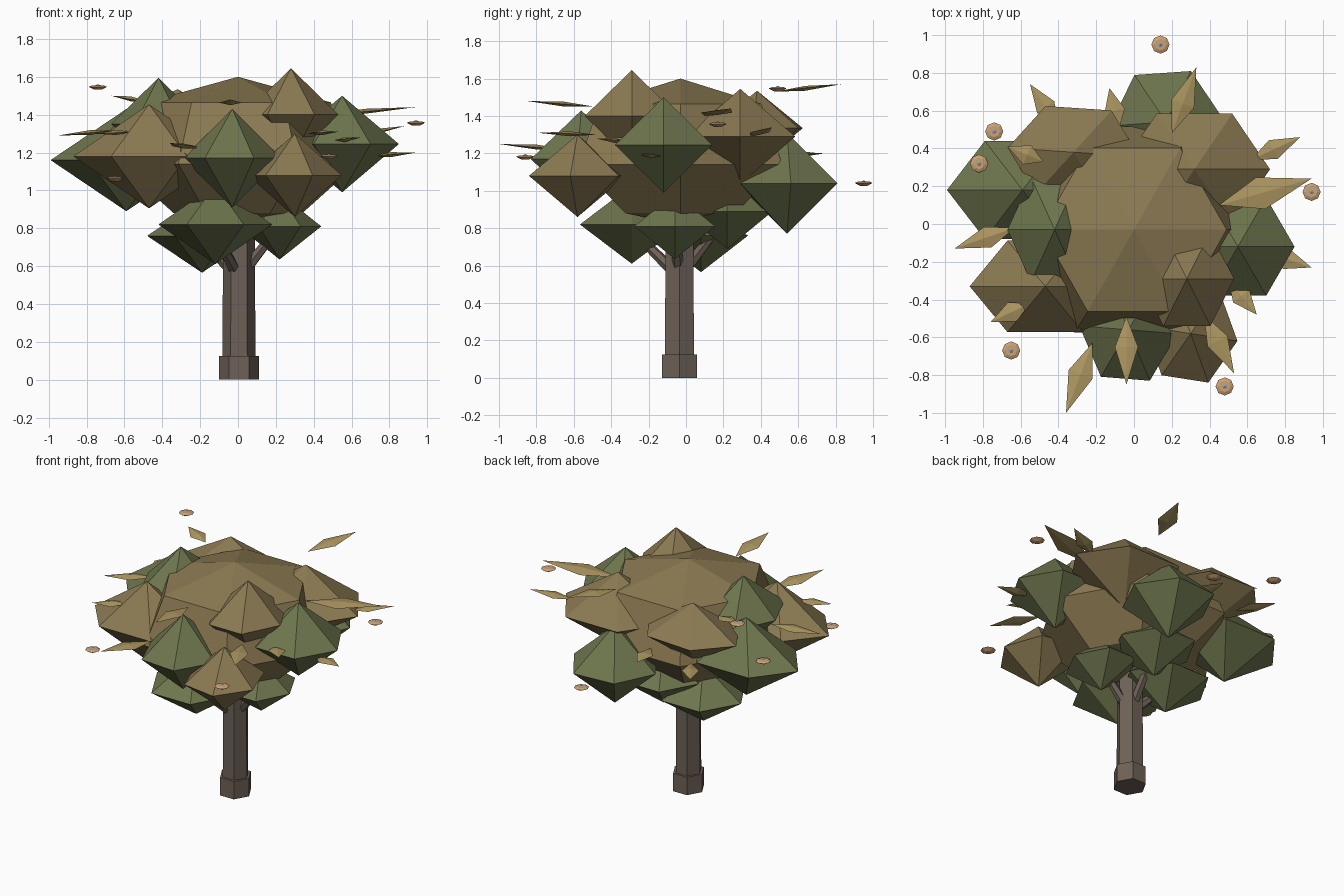
import bpy
from math import cos, sin, pi, radians
from mathutils import Vector


def mat(name, c):
    m = bpy.data.materials.new(name)
    m.diffuse_color = (*c, 1)
    return m


BROWN = mat("brown_foliage", (0.26, 0.195, 0.085))
GREEN = mat("green_foliage", (0.155, 0.18, 0.075))
BARK = mat("bark", (0.155, 0.12, 0.095))
TAN = mat("tan_leaf", (0.42, 0.31, 0.12))
PETAL = mat("petal", (0.6, 0.36, 0.18))
GREY = mat("blossom_grey", (0.3, 0.33, 0.4))


def mesh(name, verts, faces, m):
    me = bpy.data.meshes.new(name)
    me.from_pydata(verts, [], faces)
    me.materials.append(m)
    ob = bpy.data.objects.new(name, me)
    bpy.context.collection.objects.link(ob)
    return ob


def lathe(name, c, rings, m, bottom=None, top=None, n=6, yaw=0):
    """Stack of n-sided rings (z, rx, ry) about c, ends closed by a point or a flat cap."""
    v, f = [], []
    for z, rx, ry in rings:
        for i in range(n):
            a = 2 * pi * i / n + radians(yaw)
            v.append((c[0] + rx * cos(a), c[1] + ry * sin(a), c[2] + z))
    for k in range(len(rings) - 1):
        for i in range(n):
            j = (i + 1) % n
            f.append((k * n + i, k * n + j, k * n + n + j, k * n + n + i))
    last = (len(rings) - 1) * n
    if bottom is None:
        f.append(tuple(reversed(range(n))))
    else:
        v.append((c[0], c[1], c[2] + bottom))
        f += [((i + 1) % n, i, len(v) - 1) for i in range(n)]
    if top is None:
        f.append(tuple(last + i for i in range(n)))
    else:
        v.append((c[0], c[1], c[2] + top))
        f += [(last + i, last + (i + 1) % n, len(v) - 1) for i in range(n)]
    return mesh(name, v, f, m)


# Trunk and its foot
AX = (0.005, -0.035, 0)
lathe("trunk", AX, [(0.1, 0.088, 0.09), (0.95, 0.082, 0.084)], BARK)
lathe("trunk_foot", AX, [(0, 0.105, 0.108), (0.125, 0.105, 0.108)], BARK)

# Branches reaching into the low clumps
for end in [(0.22, -0.06, 0.81), (-0.12, -0.27, 0.77), (0.02, 0.2, 0.84), (-0.19, 0.08, 0.74)]:
    a, b = Vector((0.005, -0.035, 0.54)), Vector(end)
    br = lathe("branch", (0, 0, 0), [(0, 0.035, 0.035), ((b - a).length, 0.022, 0.022)], BARK)
    br.location = a
    br.rotation_mode = 'QUATERNION'
    br.rotation_quaternion = (b - a).to_track_quat('Z', 'Y')

# Main crown: six-sided rounded body, narrowing quickly below
lathe("crown", (0, -0.03, 1.14),
      [(-0.26, 0.34, 0.34), (0, 0.63, 0.63), (0.325, 0.49, 0.5)], BROWN, -0.32, 0.46)

# Foliage clumps: six-sided double cones (x, y, z, rx, ry, half height, yaw)
clumps = {
    GREEN: [(-0.03, -0.56, 1.17, 0.26, 0.3, 0.26, -4), (0.55, -0.12, 1.245, 0.3, 0.3, 0.255, 0),
            (0.17, 0.54, 1.04, 0.3, 0.3, 0.27, 4), (-0.59, 0.18, 1.16, 0.4, 0.3, 0.27, 0),
            (-0.42, -0.03, 1.35, 0.25, 0.32, 0.245, 0),
            (-0.12, -0.29, 0.82, 0.3, 0.32, 0.21, 0), (0.22, -0.06, 0.81, 0.22, 0.25, 0.175, 0),
            (-0.19, 0.08, 0.76, 0.29, 0.29, 0.195, 0), (0.02, 0.22, 0.89, 0.27, 0.28, 0.2, 0)],
    BROWN: [(-0.47, -0.33, 1.18, 0.4, 0.28, 0.275, 0), (0.3, -0.58, 1.08, 0.25, 0.28, 0.22, -8),
            (0.28, -0.29, 1.4, 0.25, 0.29, 0.245, 0), (0.32, 0.29, 1.29, 0.4, 0.34, 0.255, 0),
            (-0.32, 0.38, 1.335, 0.35, 0.27, 0.2, -5)],
}
for m, items in clumps.items():
    for x, y, z, rx, ry, h, yaw in items:
        lathe("foliage_clump", (x, y, z), [(0, rx, ry)], m, -h, h, yaw=yaw)

# Pointed leaves with a centre fold (base x, y, z, tip x, y, z)
leaves = [(0.62, 0.34, 1.29, 0.88, 0.46, 1.34), (0.45, 0.1, 1.4, 0.94, 0.24, 1.44),
          (0.7, -0.15, 1.18, 0.94, -0.23, 1.2), (0.5, -0.3, 1.26, 0.65, -0.48, 1.28),
          (0.37, -0.48, 1.3, 0.53, -0.79, 1.31), (-0.04, -0.49, 1.45, -0.04, -0.85, 1.48),
          (-0.22, -0.63, 1.22, -0.36, -1.0, 1.25), (-0.55, -0.42, 1.31, -0.76, -0.52, 1.3),
          (-0.63, -0.02, 1.32, -0.95, -0.13, 1.29), (-0.4, 0.52, 1.19, -0.55, 0.74, 1.2),
          (0.2, 0.48, 1.53, 0.33, 0.83, 1.57), (-0.08, 0.5, 1.2, -0.13, 0.72, 1.2),
          (-0.48, 0.33, 1.47, -0.67, 0.41, 1.5)]
for l in leaves:
    a, b = Vector(l[:3]), Vector(l[3:])
    d = b - a
    side = d.cross(Vector((0, 0, 1))).normalized() * max(0.055, 0.17 * d.length)
    mid = a + d * 0.45
    up = Vector((0, 0, 0.013))
    mesh("pointed_leaf", [a, mid + side, b, mid - side, mid + up, mid - up],
         [(0, 1, 4), (1, 2, 4), (2, 3, 4), (3, 0, 4), (1, 0, 5), (2, 1, 5), (3, 2, 5), (0, 3, 5)], TAN)

# Small floating blossoms with grey centres
for p in [(0.14, 0.95, 1.04), (-0.74, 0.49, 1.545), (-0.82, 0.32, 1.24),
          (0.94, 0.17, 1.355), (-0.65, -0.67, 1.06), (0.48, -0.86, 1.18)]:
    lathe("blossom", p, [(-0.013, 0.02, 0.02), (0.002, 0.048, 0.048), (0.01, 0.03, 0.03)], PETAL, n=8)
    lathe("blossom_centre", p, [(0.008, 0.018, 0.018)], GREY, 0, 0.016)
